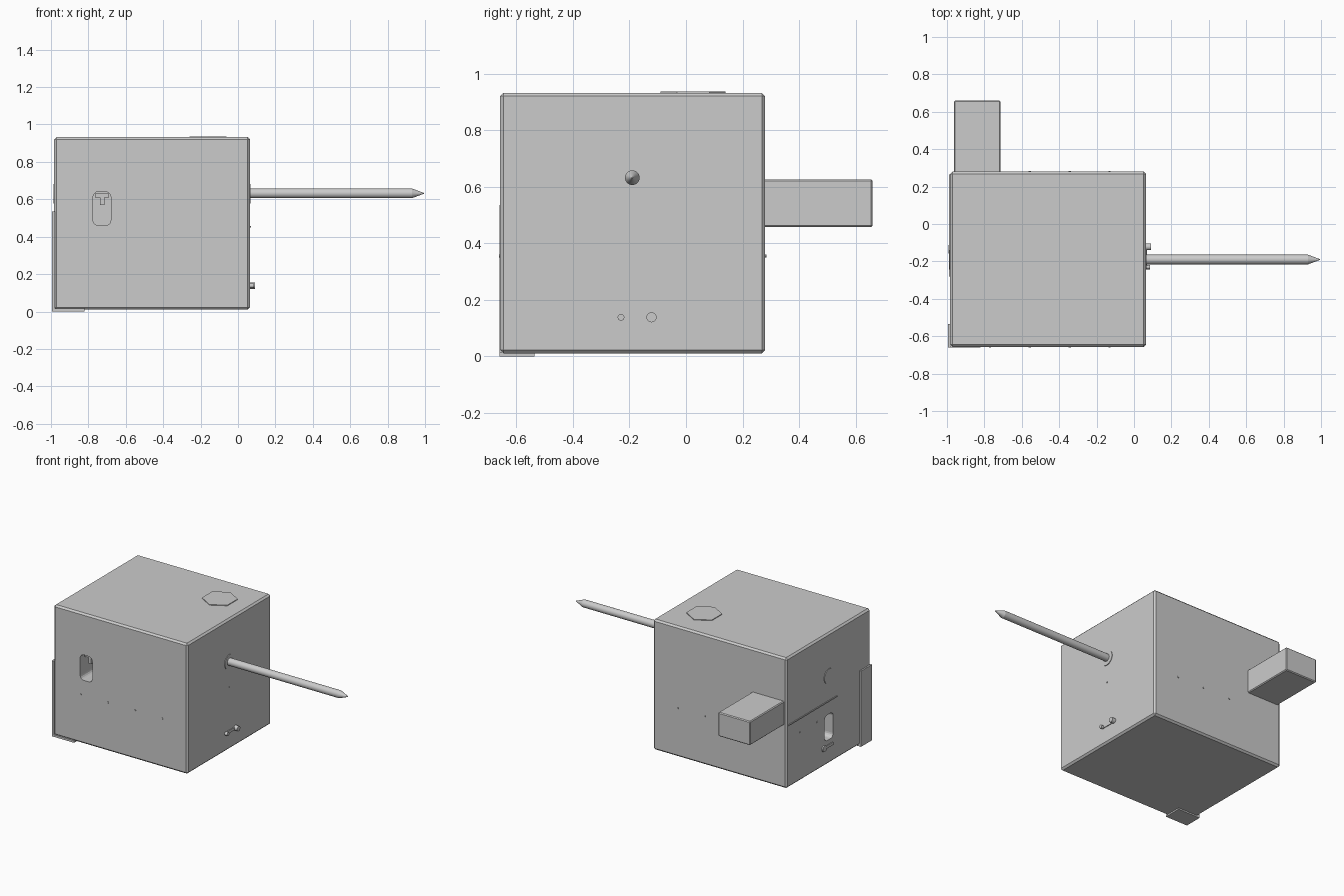
import bpy
import math

old = bpy.data.objects.get("Cube")
if old:
    bpy.data.objects.remove(old, do_unlink=True)

grey = bpy.data.materials.new("plain grey")
grey.use_nodes = True
grey.diffuse_color = (0.6, 0.6, 0.6, 1)
grey.node_tree.nodes["Principled BSDF"].inputs["Base Color"].default_value = (0.6, 0.6, 0.6, 1)

LEFT, RIGHT, FRONT, BACK = 0.064, -0.983, -0.657, 0.28


def finish(name):
    ob = bpy.context.object
    ob.name = name
    ob.data.materials.append(grey)
    return ob


def box(name, x, y, z, bevel=0, segments=1):
    """Box between pairs of limits, optionally with bevelled edges."""
    limits = (x, y, z)
    bpy.ops.mesh.primitive_cube_add(size=1, location=[sum(p) / 2 for p in limits])
    ob = finish(name)
    ob.scale = [p[1] - p[0] for p in limits]
    bpy.ops.object.transform_apply(location=False, rotation=False, scale=True)
    if bevel:
        mod = ob.modifiers.new("bevel", "BEVEL")
        mod.width, mod.segments = bevel, segments
    return ob


def rod(name, axis, centre, radius, depth, sides=24, tip=None):
    """Cylinder or cone along an axis."""
    turn = {"x": (0, math.pi / 2, 0), "y": (math.pi / 2, 0, 0), "z": (0, 0, 0)}[axis]
    bpy.ops.mesh.primitive_cone_add(vertices=sides, radius1=radius,
                                    radius2=radius if tip is None else tip,
                                    depth=depth, location=centre, rotation=turn)
    ob = finish(name)
    if sides > 8:
        bpy.ops.object.shade_smooth_by_angle(angle=math.radians(35))
    return ob


def slot(body, name, x, y, z, axis):
    """Rounded slot cut into the body; only edges along the axis are rounded."""
    cutter = box(name, x, y, z)
    weights = cutter.data.attributes.new("bevel_weight_edge", "FLOAT", "EDGE")
    for e in cutter.data.edges:
        a, b = (cutter.data.vertices[i].co for i in e.vertices)
        weights.data[e.index].value = float(abs(a[axis] - b[axis]) > 0.01)
    mod = cutter.modifiers.new("round", "BEVEL")
    mod.limit_method, mod.width, mod.segments = "WEIGHT", 0.028, 4
    cutter.hide_render = True
    cutter.hide_set(True)
    cut = body.modifiers.new(name, "BOOLEAN")
    cut.operation, cut.solver, cut.object = "DIFFERENCE", "EXACT", cutter


# Main housing with a slot in the front and one in the right side
body = box("housing", (RIGHT, LEFT), (FRONT, BACK), (0.01, 0.932), 0.012)
slot(body, "front_slot_cutter", (-0.775, -0.68), (FRONT - 0.1, FRONT + 0.15), (0.46, 0.64), 1)
slot(body, "side_slot_cutter", (RIGHT - 0.1, RIGHT + 0.15), (-0.24, -0.145), (0.18, 0.36), 0)

# Small latch inside the front slot
box("slot_latch", (-0.765, -0.69), (-0.62, -0.5), (0.61, 0.635))
box("slot_pin", (-0.737, -0.715), (-0.62, -0.59), (0.57, 0.612))

# Block on the back
box("back_block", (-0.963, -0.713), (BACK - 0.02, 0.66), (0.457, 0.626), 0.006)

# Pointed rod on the left side
rod("spike_shaft", "x", (0.485, -0.19, 0.632), 0.026, 0.89)
rod("spike_point", "x", (0.962, -0.19, 0.632), 0.026, 0.064, tip=0.002)

# Shallow parts repeated on both sides: collar and latch bar
for side, face in (("left", LEFT), ("right", RIGHT)):
    rod(side + "_collar", "x", (face, -0.19, 0.63), 0.052, 0.008)
    box(side + "_latch_bar", (face - 0.005, face + 0.005), (-0.235, -0.115), (0.128, 0.148))

# Latch peg and hinge end on the left side
rod("latch_peg", "x", (0.07, -0.122, 0.138), 0.018, 0.042, 16)
rod("latch_end", "x", (0.07, -0.23, 0.138), 0.012, 0.03, 16)
rod("latch_ring", "x", (RIGHT, -0.135, 0.138), 0.022, 0.018, 16)
rod("left_rivet", "x", (LEFT, -0.19, 0.452), 0.004, 0.01, 8)

# Thin rail on the right side
box("right_rail", (RIGHT - 0.005, RIGHT + 0.005), (-0.28, 0.265), (0.45, 0.458))

# Corner bracket wrapping the right side and the underside
box("bracket_side", (-0.994, RIGHT + 0.005), (-0.66, -0.535), (0.0, 0.535))
box("bracket_base", (-0.994, -0.82), (-0.66, -0.535), (0.0, 0.015))

# Six-sided plate on the top
rod("top_hexagon", "z", (-0.16, 0.025, 0.932), 0.115, 0.01, 6)

# Rows of tiny rivets around the housing
for i in range(4):
    x = -0.77 + 0.213 * i
    rod("front_rivet", "y", (x, FRONT, 0.355), 0.006, 0.008, 8)
    if i:
        rod("back_rivet", "y", (x, BACK, 0.355), 0.006, 0.008, 8)
for y in (0.13, -0.06):
    rod("side_rivet", "x", (RIGHT, y, 0.355), 0.006, 0.008, 8)
